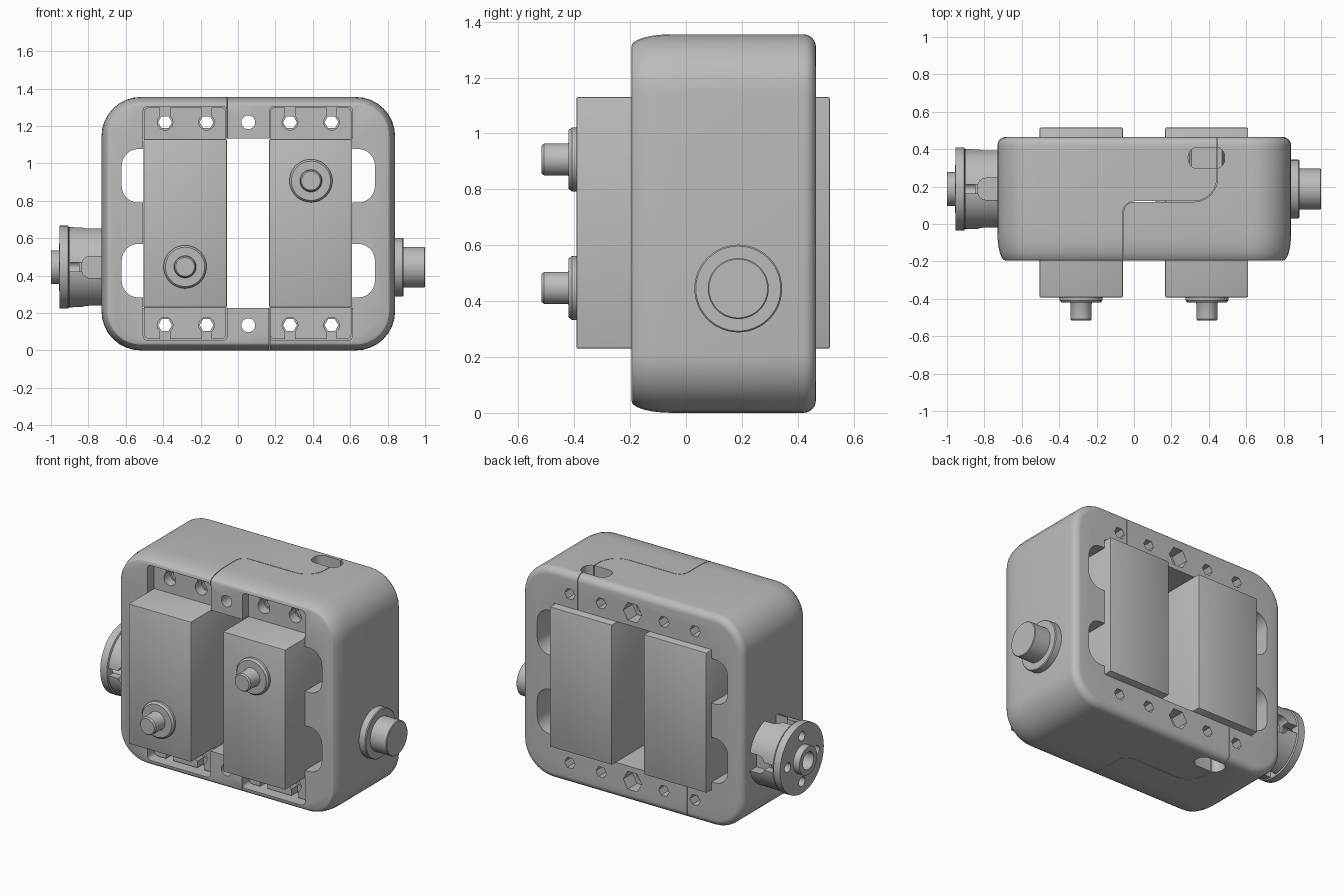
import bpy, bmesh, math
from mathutils import Vector

cube = bpy.data.objects.get("Cube")
if cube:
    bpy.data.objects.remove(cube, do_unlink=True)

grey = bpy.data.materials.new("plain grey")
grey.use_nodes = True
grey.diffuse_color = (0.5, 0.5, 0.5, 1)
grey.node_tree.nodes["Principled BSDF"].inputs["Base Color"].default_value = (0.5, 0.5, 0.5, 1)

X, Y, Z = 0, 1, 2
MID_X, MID_Z = 0.055, 0.68      # half-turn centre of the frame
HUB_Y, HUB_Z = 0.187, 0.445     # pivot axis


def activate(ob):
    bpy.ops.object.select_all(action='DESELECT')
    ob.select_set(True)
    bpy.context.view_layer.objects.active = ob


def place(axis, t, u, v):
    return Vector(((t, u, v), (u, t, v), (u, v, t))[axis])


def circle(u, v, r, n=32):
    return [(u + r * math.cos(2 * math.pi * i / n), v + r * math.sin(2 * math.pi * i / n)) for i in range(n)]


def rounded(u0, u1, v0, v1, r, n=8):
    pts = []
    for k, (cu, cv) in enumerate(((u1 - r, v1 - r), (u0 + r, v1 - r), (u0 + r, v0 + r), (u1 - r, v0 + r))):
        for i in range(n + 1):
            a = (k + i / n) * math.pi / 2
            pts.append((cu + r * math.cos(a), cv + r * math.sin(a)))
    return pts


def loft(name, axis, sections):
    """Skin a list of (position, outline) sections along an axis and cap the ends."""
    bm = bmesh.new()
    rings = [[bm.verts.new(place(axis, t, u, v)) for u, v in outline] for t, outline in sections]
    for a, b in zip(rings, rings[1:]):
        for i in range(len(a)):
            j = (i + 1) % len(a)
            bm.faces.new((a[i], a[j], b[j], b[i]))
    bm.faces.new(rings[0])
    bm.faces.new(rings[-1])
    bmesh.ops.recalc_face_normals(bm, faces=bm.faces)
    return finish(name, bm)


def finish(name, bm):
    me = bpy.data.meshes.new(name)
    bm.to_mesh(me)
    bm.free()
    me.materials.append(grey)
    ob = bpy.data.objects.new(name, me)
    bpy.context.collection.objects.link(ob)
    return ob


def prism(name, axis, t0, t1, outline):
    return loft(name, axis, [(t0, outline), (t1, outline)])


def lathe(name, axis, u, v, profile, n=48):
    return loft(name, axis, [(t, circle(u, v, r, n)) for t, r in profile])


def box(name, lo, hi, bevel):
    bm = bmesh.new()
    bmesh.ops.create_cube(bm, size=1)
    for vert in bm.verts:
        vert.co = Vector([(a + b) / 2 + c * (b - a) for a, b, c in zip(lo, hi, vert.co)])
    bmesh.ops.bevel(bm, geom=bm.edges[:], offset=bevel, segments=2, profile=0.5, affect='EDGES')
    return finish(name, bm)


def cut(target, cutter):
    mod = target.modifiers.new("cut", 'BOOLEAN')
    mod.operation, mod.solver, mod.object = 'DIFFERENCE', 'EXACT', cutter
    activate(target)
    bpy.ops.object.modifier_apply(modifier=mod.name)
    bpy.data.objects.remove(cutter, do_unlink=True)


def half_turn(outline_x):
    return [(2 * MID_X - x, y) for x, y in outline_x]


# Frame shell: rounded block with a long soft front edge and a tight back edge
arc = [i / 6 * math.pi / 2 for i in range(7)]
skin = [(-0.05 - 0.145 * math.cos(a), 0.042 * (1 - math.sin(a))) for a in arc]
skin += [(0.42 + 0.045 * math.sin(a), 0.045 * (1 - math.cos(a))) for a in arc]
frame = loft("frame", Y, [(y, rounded(-0.73 + d, 0.84 - d, d, 1.355 - d, 0.21 - d)) for y, d in skin])

# Central window and finger scallops
cut(frame, prism("cutter", Y, -0.4, 0.7, rounded(-0.508, 0.613, 0.227, 1.133, 0.004, 2)))
for z0, z1 in ((0.283, 0.57), (0.79, 1.077)):
    for x0, x1 in ((-0.622, -0.4), (0.5, 0.732)):
        cut(frame, prism("cutter", Y, -0.41, 0.71, rounded(x0, x1, z0, z1, 0.09)))

# Recesses for the mounting ears
for x0, x1 in ((-0.507, -0.058), (0.168, 0.612)):
    for z0, z1 in ((0.053, 0.4), (0.9, 1.305)):
        cut(frame, prism("cutter", Y, -0.42, -0.07, rounded(x0, x1, z0, z1, 0.025, 4)))

# Screw holes, with nut pockets behind the middle ones
HOLES_X = (-0.39, -0.168, 0.278, 0.5)
for z in (0.135, 1.22):
    for x in HOLES_X:
        cut(frame, prism("cutter", Y, -0.43, 0.72, circle(x, z, 0.037, 6)))
    cut(frame, prism("cutter", Y, -0.43, 0.72, circle(MID_X, z, 0.037, 24)))
    cut(frame, prism("cutter", Y, 0.37, 0.72, circle(MID_X, z, 0.066, 6)))

# Cable slot and parting seam, repeated by half turn on the underside
slot = rounded(0.29, 0.485, 0.297, 0.41, 0.05)
path = [Vector((-0.058, -0.5)), Vector((-0.058, 0.06))]
path += [Vector((0 - 0.058 * math.cos(a), 0.06 + 0.06 * math.sin(a))) for a in arc[1:]]
path += [Vector((0.32 + 0.125 * math.sin(a), 0.245 - 0.125 * math.cos(a))) for a in arc]
path.append(Vector((0.445, 0.8)))
left, right = [], []
for i, p in enumerate(path):
    d = (path[min(i + 1, len(path) - 1)] - path[max(i - 1, 0)]).normalized()
    side = Vector((-d.y, d.x)) * 0.0018
    left.append(tuple(p + side))
    right.append(tuple(p - side))
seam = left + right[::-1]
for outline, depth in ((slot, 0.15), (seam, 0.3)):
    cut(frame, prism("cutter", Z, 1.355 - depth, 1.5, outline))
    cut(frame, prism("cutter", Z, -0.2, depth, half_turn(outline)))

# Two motors with ears, bosses and output shafts
parts = [frame]
for label, x0, x1, sx, sz, hx in (("right", -0.505, -0.06, -0.283, 0.447, HOLES_X[:2]),
                                  ("left", 0.167, 0.61, 0.39, 0.907, HOLES_X[2:])):
    parts.append(box(label + "_motor_body", (x0, -0.392, 0.23), (x1, 0.515, 1.13), 0.006))
    ear = prism(label + "_motor_ears", Y, -0.135, -0.072, rounded(x0 + 0.003, x1 - 0.003, 0.06, 1.3, 0.03, 4))
    for x in hx:
        for z, z0, z1 in ((0.135, 0, 0.12), (1.22, 1.235, 1.4)):
            cut(ear, prism("cutter", Y, -0.3, 0.1, circle(x, z, 0.042, 24)))
            cut(ear, prism("cutter", Y, -0.31, 0.11, [(x - 0.026, z0), (x + 0.026, z0), (x + 0.026, z1), (x - 0.026, z1)]))
    parts.append(ear)
    parts.append(lathe(label + "_motor_boss", Y, sx, sz,
                       [(-0.38, 0.115), (-0.408, 0.115), (-0.42, 0.105), (-0.42, 0.07)]))
    parts.append(lathe(label + "_motor_shaft", Y, sx, sz,
                       [(-0.41, 0.065), (-0.425, 0.057), (-0.508, 0.057), (-0.517, 0.05)]))

# Pivot on the left side
parts.append(lathe("pivot_flange", X, HUB_Y, HUB_Z, [(0.82, 0.157), (0.88, 0.157), (0.885, 0.152)]))
parts.append(lathe("pivot_pin", X, HUB_Y, HUB_Z, [(0.87, 0.109), (0.996, 0.109), (1.0, 0.105)]))

# Hub on the right side, with four screw holes and side pockets
hub = lathe("hub", X, HUB_Y, HUB_Z, [(-0.71, 0.214), (-0.86, 0.214), (-0.9, 0.217), (-0.904, 0.212),
                                     (-0.908, 0.222), (-0.955, 0.222), (-0.956, 0.09), (-1.0, 0.09)])
cut(hub, prism("cutter", X, -1.1, -0.8, circle(HUB_Y, HUB_Z, 0.056, 24)))
for k in range(4):
    a = k * math.pi / 2
    c, s = round(math.cos(a)), round(math.sin(a))
    cut(hub, prism("cutter", X, -1.1, -0.85, circle(HUB_Y + 0.146 * c, HUB_Z + 0.146 * s, 0.03, 20)))
    axis, sign, mid, across = (Y, c, HUB_Y, HUB_Z) if c else (Z, s, HUB_Z, HUB_Y)
    near, far = sorted((mid + sign * 0.14, mid + sign * 0.3))
    cut(hub, prism("cutter", axis, near, far, rounded(-0.835, -0.6, across - 0.058, across + 0.058, 0.045)))
    cut(hub, prism("cutter", axis, near + 0.02, far - 0.02, rounded(-0.9, -0.75, across - 0.024, across + 0.024, 0.004, 2)))
parts.append(hub)

# Smooth shading with crisp edges
for ob in parts:
    activate(ob)
    bpy.ops.object.shade_smooth_by_angle(angle=math.radians(30))
